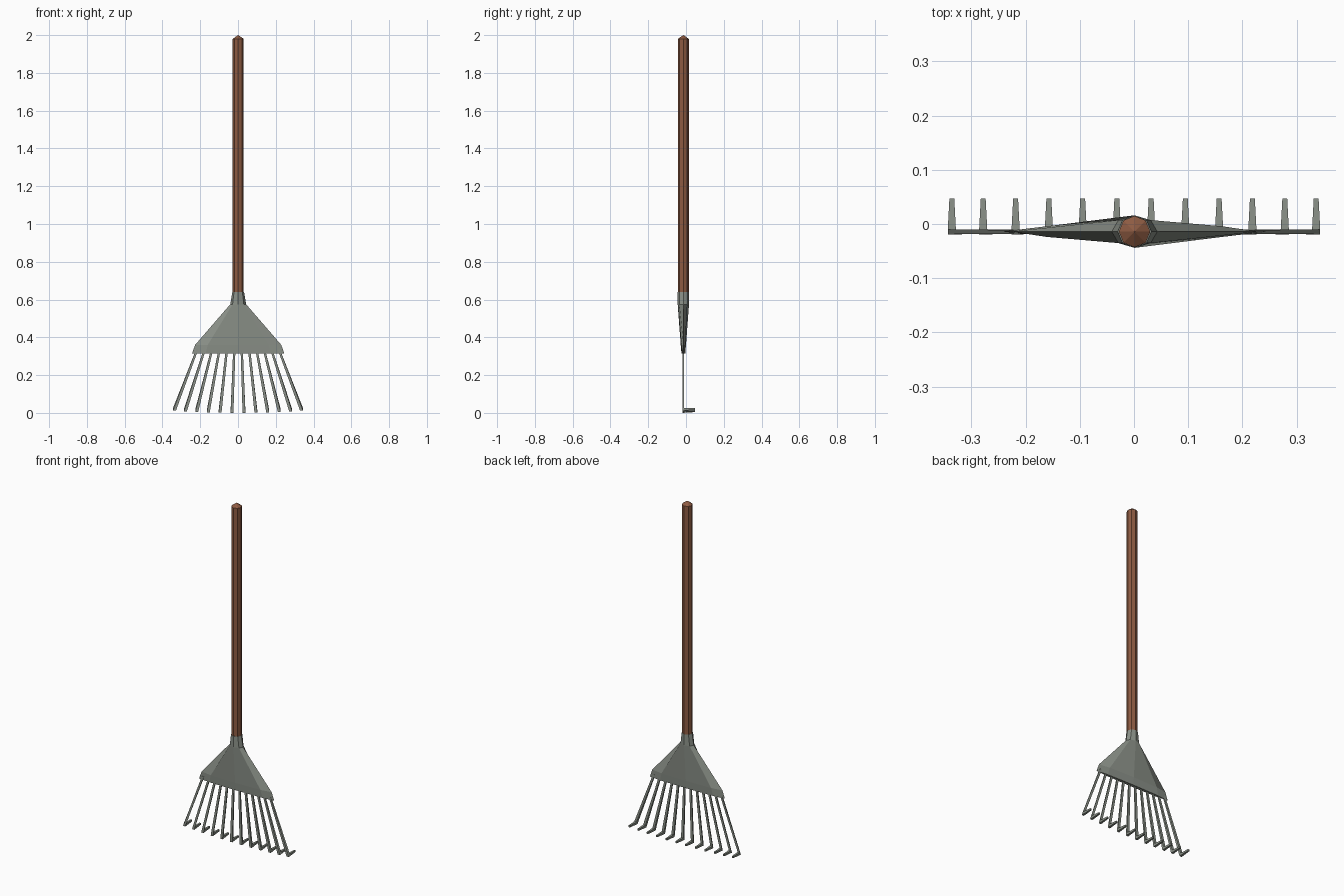
import bpy, math

if "Cube" in bpy.data.objects:
    bpy.data.objects.remove(bpy.data.objects["Cube"])

YC = -0.014  # centre line of the rake in depth


def material(name, rgb):
    m = bpy.data.materials.new(name)
    m.diffuse_color = (*rgb, 1)
    m.use_nodes = True
    m.node_tree.nodes["Principled BSDF"].inputs["Base Color"].default_value = m.diffuse_color
    return m


wood = material("brown wood", (0.27, 0.105, 0.055))
metal = material("grey metal", (0.26, 0.285, 0.25))


def loft(name, rings, mat):
    """Skin a list of equal-length rings and cap both ends."""
    n = len(rings[0])
    verts = [p for r in rings for p in r]
    faces = [tuple(reversed(range(n)))]
    for k in range(len(rings) - 1):
        for i in range(n):
            j = (i + 1) % n
            faces.append((k*n + i, k*n + j, (k+1)*n + j, (k+1)*n + i))
    faces.append(tuple(range((len(rings) - 1)*n, len(rings)*n)))
    me = bpy.data.meshes.new(name)
    me.from_pydata(verts, [], faces)
    me.materials.append(mat)
    ob = bpy.data.objects.new(name, me)
    bpy.context.collection.objects.link(ob)
    bpy.context.view_layer.objects.active = ob
    ob.select_set(True)
    bpy.ops.object.mode_set(mode='EDIT')
    bpy.ops.mesh.select_all(action='SELECT')
    bpy.ops.mesh.normals_make_consistent(inside=False)
    bpy.ops.object.mode_set(mode='OBJECT')
    ob.select_set(False)
    return ob


def octagon(rx, ry, z, x=0.001):
    return [(x + rx*math.cos(i*math.pi/4), YC + ry*math.sin(i*math.pi/4), z)
            for i in range(8)]


# Octagonal pole with a pointed top
loft("handle", [octagon(0.029, 0.029, 0.60), octagon(0.029, 0.029, 1.98),
                octagon(0.0008, 0.0008, 2.0)], wood)

# Flared socket and flattened fan plate
loft("fan_head", [octagon(0.031, 0.030, 0.64), octagon(0.042, 0.030, 0.575),
                  octagon(0.228, 0.014, 0.36), octagon(0.244, 0.010, 0.315)], metal)


# Spreading tines with hooked tips
def tine(name, x0, x1, z):
    def pair(x, half, a, b):
        return [(x - half, *a), (x + half, *a), (x + half, *b), (x - half, *b)]
    y0, y1 = YC - 0.004, YC + 0.003
    xt = x0 - (x1 - x0)*0.05
    loft(name, [pair(xt, 0.006, (y0, 0.335), (y1, 0.335)),
                pair(x1, 0.0075, (y0 - 0.001, z), (y1 + 0.001, z + 0.015)),
                pair(x1, 0.0045, (0.047, z + 0.004), (0.047, z + 0.014))], metal)


COUNT = 12
for i in range(COUNT):
    t = 2*i/(COUNT - 1) - 1
    bottom = 0.348*t - 0.012*t**3
    tine(f"tine_{i + 1}", 0.222*t, bottom, 0.012*t*t)
